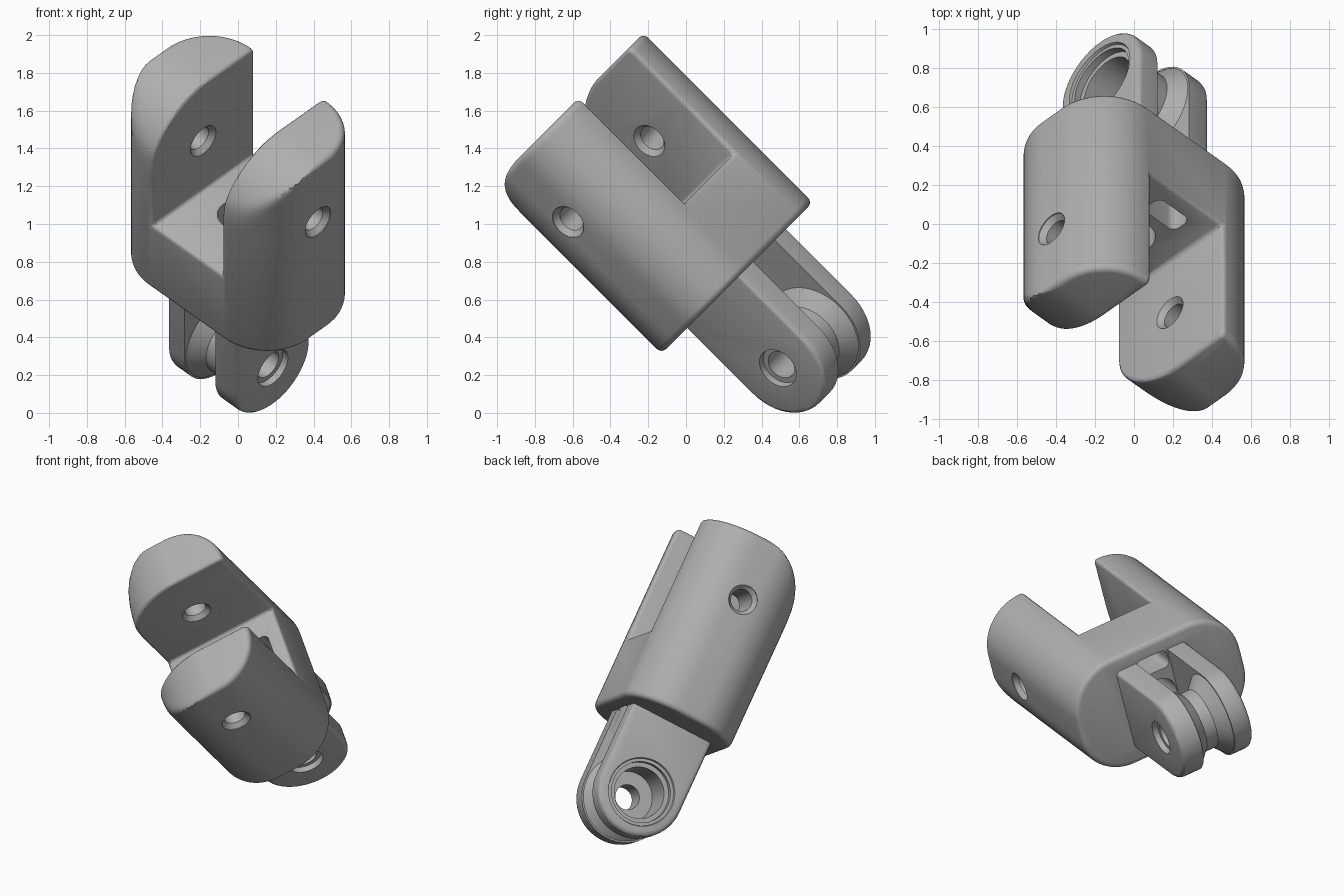
import bpy, bmesh, math
from mathutils import Matrix, Vector

if "Cube" in bpy.data.objects:
    bpy.data.objects.remove(bpy.data.objects["Cube"])

metal = bpy.data.materials.new("grey metal")
metal.use_nodes = True
GREY = (0.43, 0.43, 0.43, 1)
metal.diffuse_color = GREY
metal.node_tree.nodes["Principled BSDF"].inputs["Base Color"].default_value = GREY

EAR_Z = -0.88      # height of the pulley axis
BODY_BOTTOM, FLOOR, TOP = -0.39, 0.085, 0.877
SLOT = 0.26        # half width of the fork slot


def arc(cx, cy, r, start, end, n=24):
    angles = [math.radians(start + (end - start) * i / n) for i in range(n + 1)]
    return [(cx + r * math.cos(a), cy + r * math.sin(a)) for a in angles]


def rounded_rect(cx, cy, a, b, r, n):
    return [p for sx, sy, start in ((1, 1, 0), (-1, 1, 90), (-1, -1, 180), (1, -1, 270))
            for p in arc(cx + sx * (a - r), cy + sy * (b - r), r, start, start + 90, n)]


def prism(name, outline, low, high, axis="Z"):
    """Extrude a closed outline along Z (outline in XY) or X (outline in YZ)."""
    bm = bmesh.new()
    place = (lambda a, b: (a, b, low)) if axis == "Z" else (lambda a, b: (low, a, b))
    face = bm.faces.new([bm.verts.new(place(a, b)) for a, b in outline])
    moved = bmesh.ops.extrude_face_region(bm, geom=[face])["geom"]
    shift = Vector((0, 0, high - low)) if axis == "Z" else Vector((high - low, 0, 0))
    bmesh.ops.translate(bm, vec=shift, verts=[v for v in moved if isinstance(v, bmesh.types.BMVert)])
    return finish(name, bm)


def loft(name, sections):
    """Skin a stack of closed (height, outline) sections."""
    bm = bmesh.new()
    rings = [[bm.verts.new((x, y, z)) for x, y in outline] for z, outline in sections]
    for low, high in zip(rings, rings[1:]):
        for j in range(len(low)):
            k = (j + 1) % len(low)
            bm.faces.new([low[j], low[k], high[k], high[j]])
    bm.faces.new(rings[0])
    bm.faces.new(rings[-1])
    return finish(name, bm)


def revolve_x(name, profile, z, n=64):
    """Spin a closed (x, radius) profile round an axis along X at height z."""
    bm = bmesh.new()
    rings = []
    for i in range(n):
        a = 2 * math.pi * i / n
        rings.append([bm.verts.new((x, r * math.cos(a), z + r * math.sin(a))) for x, r in profile])
    m = len(profile)
    for i in range(n):
        for j in range(m):
            ring, after, k = rings[i], rings[(i + 1) % n], (j + 1) % m
            bm.faces.new([ring[j], ring[k], after[k], after[j]])
    bmesh.ops.remove_doubles(bm, verts=bm.verts, dist=1e-5)
    return finish(name, bm)


def finish(name, bm):
    bmesh.ops.recalc_face_normals(bm, faces=bm.faces)
    mesh = bpy.data.meshes.new(name)
    bm.to_mesh(mesh)
    bm.free()
    mesh.materials.append(metal)
    obj = bpy.data.objects.new(name, mesh)
    bpy.context.collection.objects.link(obj)
    return obj


def combine(obj, tool, operation="DIFFERENCE"):
    mod = obj.modifiers.new("combine", "BOOLEAN")
    mod.operation, mod.solver, mod.object = operation, "EXACT", tool
    bpy.context.view_layer.objects.active = obj
    bpy.ops.object.modifier_apply(modifier=mod.name)
    bpy.data.objects.remove(tool)


def soften(obj, width, wanted):
    """Round the sharp edges whose two vertices both pass the test."""
    bm = bmesh.new()
    bm.from_mesh(obj.data)
    edges = [e for e in bm.edges if all(wanted(v.co) for v in e.verts)
             and e.calc_face_angle(0) > math.radians(40)]
    bmesh.ops.bevel(bm, geom=edges, offset=width, segments=3, profile=0.5,
                    affect="EDGES", clamp_overlap=True)
    bm.to_mesh(obj.data)
    bm.free()


# Upper body: rounded bar with soft rims and one large rounded top corner
RIM, CURVE, CURVE_Y, BLEND = 0.035, 0.46, 0.045, 0.04


def section(z, low_y):
    over = max(z - (TOP - RIM), BODY_BOTTOM + RIM - z, 0)
    inset = RIM - math.sqrt(max(RIM ** 2 - over ** 2, 0))
    outline = []
    for x, y in rounded_rect(0, 0, 0.6 - inset, 0.385 - inset, 0.315 - inset, 14):
        overlap = max(BLEND - abs(y - low_y), 0)
        outline.append((x, max(y, low_y) + overlap ** 2 / (4 * BLEND)))
    return z, outline


stack = [section(BODY_BOTTOM + RIM * (1 - math.cos(math.radians(a))), -1) for a in (0, 25, 45, 65, 90)]
stack += [section(z, y) for y, z in arc(CURVE_Y, TOP - CURVE, CURVE, 180, 90)]
body = loft("fork_body", stack)

# Slot between the prongs, with softened edges
combine(body, prism("slot_cutter", [(-1, FLOOR), (1, FLOOR), (1, 1.2), (-1, 1.2)], -SLOT, SLOT, "X"))
soften(body, 0.022, lambda p: p.z > FLOOR - 0.001 and abs(p.x) < SLOT + 0.001)

# Lower ears: round-ended block with a V groove left round a hub
W = 0.285
tongue = arc(0, EAR_Z, W, 180, 360) + [(W, BODY_BOTTOM + 0.1), (-W, BODY_BOTTOM + 0.1)]
ears = prism("ears", tongue, -0.25, 0.262, "X")
soften(ears, 0.03, lambda p: True)
groove = [(-0.04, 0.2), (-0.115, 0.275), (-0.115, 0.48), (0.115, 0.48), (0.115, 0.275), (0.04, 0.2)]
combine(ears, revolve_x("groove_cutter", groove, EAR_Z))
gap = [(-0.5, -0.6), (0.5, -0.6), (0.5, BODY_BOTTOM), (-0.5, BODY_BOTTOM)]
combine(ears, prism("gap_cutter", gap, -0.115, 0.115, "X"))
combine(body, ears, "UNION")

# Openings through the slot floor: round hole and a cord slot
combine(body, prism("centre_hole", arc(0, 0, 0.11, 0, 345, 23), -0.5, 0.2))
combine(body, prism("cord_slot", rounded_rect(0.005, 0.23, 0.112, 0.06, 0.04, 6), -0.5, 0.2))

# Countersunk pin holes in both prongs
for side in (-1, 1):
    pin = [(0.2, 0), (0.2, 0.095), (0.26, 0.095), (0.29, 0.07), (0.565, 0.07), (0.595, 0.095), (0.7, 0.1), (0.7, 0)]
    combine(body, revolve_x("pin_hole", [(side * x, rad) for x, rad in pin], 0.452))

# Stepped axle bore through the ears
bore = [(-0.3, 0), (-0.3, 0.235), (-0.235, 0.215), (-0.235, 0.195), (-0.195, 0.195), (-0.195, 0.165),
        (0.06, 0.165), (0.06, 0.08), (0.225, 0.08), (0.225, 0.11), (0.3, 0.115), (0.3, 0)]
combine(body, revolve_x("axle_bore", bore, EAR_Z))

# Lean the finished fork into its resting pose
s = math.sqrt(0.5)
pose = Matrix(((s, s, 0), (-0.5, 0.5, -s), (-0.5, 0.5, s)))
body.data.transform(Matrix.Translation((0, -0.005, 0.99)) @ pose.to_4x4())
bpy.ops.object.select_all(action="DESELECT")
body.select_set(True)
bpy.context.view_layer.objects.active = body
bpy.ops.object.shade_smooth_by_angle(angle=math.radians(30))
